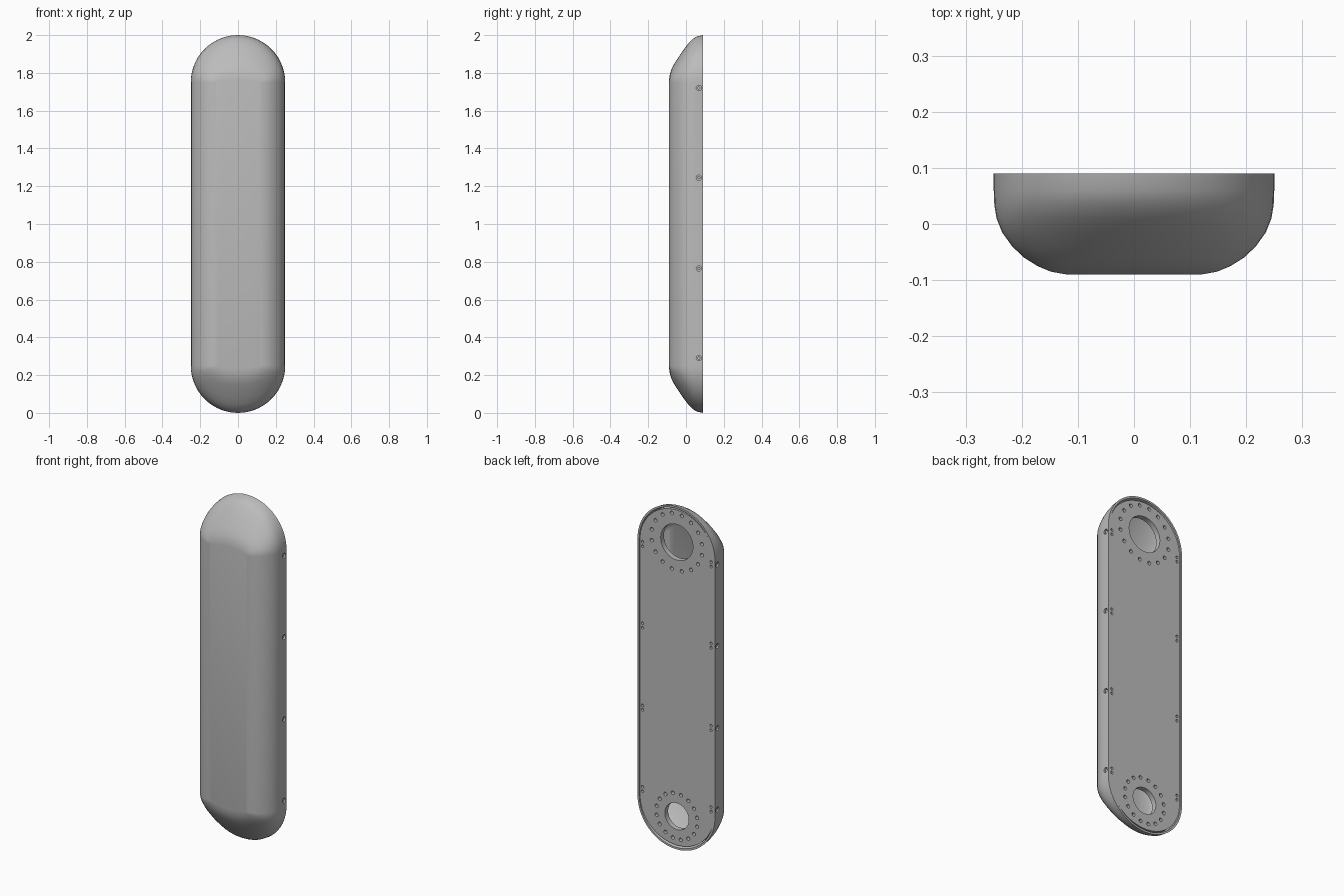
import bpy, bmesh
from math import sin, cos, pi
from mathutils import Matrix, Vector

cube = bpy.data.objects.get("Cube")
if cube:
    bpy.data.objects.remove(cube, do_unlink=True)

LOW, HIGH = 0.25, 1.75          # centres of the rounded ends
BACK = 0.09
WALL = 0.011
SCREW_Z = [0.29, 0.765, 1.245, 1.72]


def material(name, rgb):
    m = bpy.data.materials.new(name)
    m.use_nodes = True
    m.diffuse_color = (*rgb, 1)
    m.node_tree.nodes["Principled BSDF"].inputs["Base Color"].default_value = (*rgb, 1)
    return m


grey = material("light grey", (0.5, 0.5, 0.5))


def finish(bm, name):
    bmesh.ops.recalc_face_normals(bm, faces=bm.faces)
    mesh = bpy.data.meshes.new(name)
    bm.to_mesh(mesh)
    bm.free()
    mesh.materials.append(grey)
    obj = bpy.data.objects.new(name, mesh)
    bpy.context.collection.objects.link(obj)
    return obj


def smooth(obj):
    bpy.ops.object.select_all(action='DESELECT')
    obj.select_set(True)
    bpy.context.view_layer.objects.active = obj
    bpy.ops.object.shade_smooth_by_angle(angle=0.6)


def ring(bm, y, w, e, n=28):
    """Long loop with half width w and elliptical ends of height e."""
    pts = [(w * cos(pi * i / n), HIGH + e * sin(pi * i / n)) for i in range(n + 1)]
    pts += [(-x, LOW + HIGH - z) for x, z in pts]
    return [bm.verts.new((x, y, z)) for x, z in pts]


def loft(bm, loops):
    for a, b in zip(loops, loops[1:]):
        for i in range(len(a)):
            j = (i + 1) % len(a)
            bm.faces.new((a[i], a[j], b[j], b[i]))


def cylinder(bm, centre, axis, r, length, sides=20):
    turn = Vector((0, 0, 1)).rotation_difference(Vector(axis)).to_matrix().to_4x4()
    bmesh.ops.create_cone(bm, cap_ends=True, segments=sides, radius1=r, radius2=r,
                          depth=length, matrix=Matrix.Translation(centre) @ turn)


def cut(obj, cutter):
    mod = obj.modifiers.new("holes", 'BOOLEAN')
    mod.operation = 'DIFFERENCE'
    mod.solver = 'EXACT'
    mod.object = cutter
    bpy.context.view_layer.objects.active = obj
    bpy.ops.object.modifier_apply(modifier=mod.name)
    bpy.data.objects.remove(cutter, do_unlink=True)


# Hollow cover: depth, half width, end height, from back rim to front face
profile = [(0.09, 0.25, 0.25), (0.06, 0.25, 0.244), (0.035, 0.249, 0.23),
           (0.01, 0.245, 0.203), (-0.015, 0.235, 0.17), (-0.04, 0.217, 0.133),
           (-0.06, 0.196, 0.102), (-0.075, 0.172, 0.075), (-0.085, 0.148, 0.046),
           (-0.09, 0.12, 0.012)]
bm = bmesh.new()
inner = [ring(bm, max(y, BACK - 0.168) if y < 0 else y, w - WALL, max(e - WALL, 0.004))
         for y, w, e in profile[:-2]]
outer = [ring(bm, *p) for p in profile]
loft(bm, inner[::-1] + outer)
bm.faces.new(inner[-1])
bm.faces.new(outer[-1])
cover = finish(bm, "cover_shell")

# Back plate, set just inside the rim
bm = bmesh.new()
loops = [ring(bm, y, 0.237, 0.228) for y in (0.055, 0.085)]
loft(bm, loops)
for loop in loops:
    bm.faces.new(loop)
plate = finish(bm, "back_plate")

# Holes through the plate: openings, bolt circles and screw pairs
bm = bmesh.new()
Y = (0, 1, 0)
for z, opening, circle in ((1.79, 0.104, 0.165), (0.19, 0.077, 0.133)):
    cylinder(bm, (0, 0.07, z), Y, opening, 0.08, 48)
    for i in range(16):
        a = 2 * pi * (i + 0.5) / 16
        cylinder(bm, (circle * cos(a), 0.07, z + circle * sin(a)), Y, 0.0105, 0.08, 16)
for z in SCREW_Z:
    for x in (-0.221, 0.221):
        for dz in (-0.013, 0.013):
            cylinder(bm, (x, 0.07, z + dz), Y, 0.008, 0.08, 16)
cut(plate, finish(bm, "plate_cutter"))

# Side screw holes in the cover, each with a recessed screw
bm = bmesh.new()
screws = bmesh.new()
for z in SCREW_Z:
    for s in (-1, 1):
        cylinder(bm, (s * 0.25, 0.068, z), (1, 0, 0), 0.014, 0.04)
        cylinder(screws, (s * 0.239, 0.068, z), (1, 0, 0), 0.008, 0.012)
cut(cover, finish(bm, "side_cutter"))
side_screws = finish(screws, "side_screws")

for obj in (cover, plate, side_screws):
    smooth(obj)
